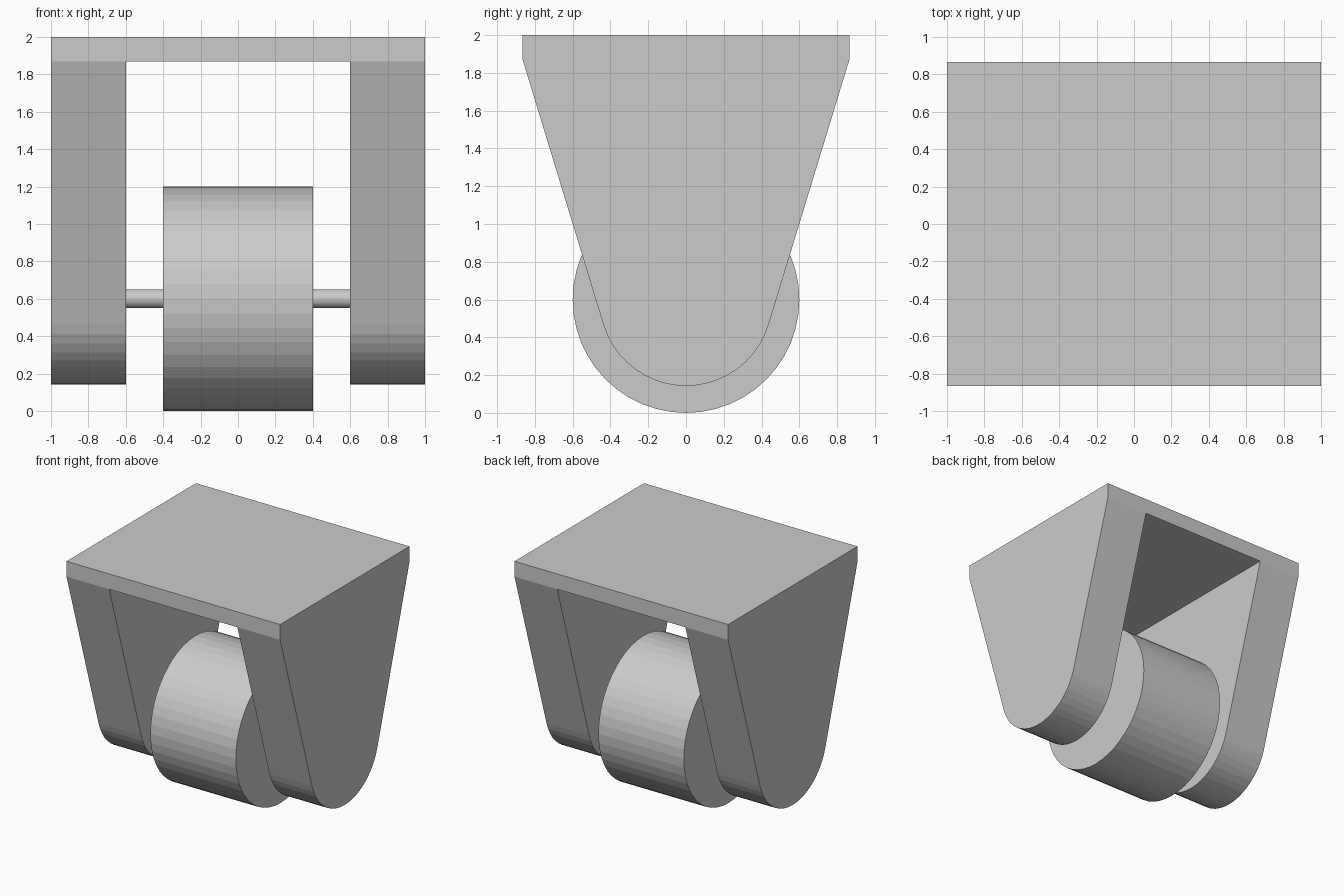
import bpy, bmesh
from math import sin, cos, pi, radians

if "Cube" in bpy.data.objects:
    bpy.data.objects.remove(bpy.data.objects["Cube"])

AXLE_Z = 0.6


def extrude_x(name, profile, half_width):
    """Extrude a closed (y, z) profile symmetrically along x."""
    bm = bmesh.new()
    face = bm.faces.new([bm.verts.new((-half_width, y, z)) for y, z in profile])
    ext = bmesh.ops.extrude_face_region(bm, geom=[face])["geom"]
    verts = [g for g in ext if isinstance(g, bmesh.types.BMVert)]
    bmesh.ops.translate(bm, verts=verts, vec=(2 * half_width, 0, 0))
    bmesh.ops.recalc_face_normals(bm, faces=bm.faces)
    mesh = bpy.data.meshes.new(name)
    bm.to_mesh(mesh)
    bm.free()
    obj = bpy.data.objects.new(name, mesh)
    bpy.context.collection.objects.link(obj)
    return obj


def arc(radius, start, end, steps):
    angles = [start + (end - start) * i / steps for i in range(steps + 1)]
    return [(radius * cos(a), AXLE_Z + radius * sin(a)) for a in angles]


# Bracket: tapered side profile with a rounded foot, hollowed between the legs
tilt = radians(16.9)
foot = arc(0.457, pi + tilt, 2 * pi - tilt, 20)
bracket = extrude_x("bracket", foot + [(0.865, 1.87), (0.865, 2),
                                       (-0.865, 2), (-0.865, 1.87)], 1.0)
cutter = extrude_x("leg_gap_cutter", [(-2, -1), (2, -1), (2, 1.87), (-2, 1.87)], 0.6)
cutter.hide_render = True
cutter.display_type = 'WIRE'
gap = bracket.modifiers.new("leg_gap", 'BOOLEAN')
gap.operation = 'DIFFERENCE'
gap.solver = 'EXACT'
gap.object = cutter
# Apply the cut so that only the finished bracket remains
bpy.context.view_layer.objects.active = bracket
bracket.select_set(True)
bpy.ops.object.modifier_apply(modifier=gap.name)
bpy.data.objects.remove(cutter)

# Wheel and axle
extrude_x("wheel", arc(0.6, 0, 2 * pi, 48)[:-1], 0.4)
extrude_x("axle", arc(0.05, 0, 2 * pi, 48)[:-1], 0.6)
